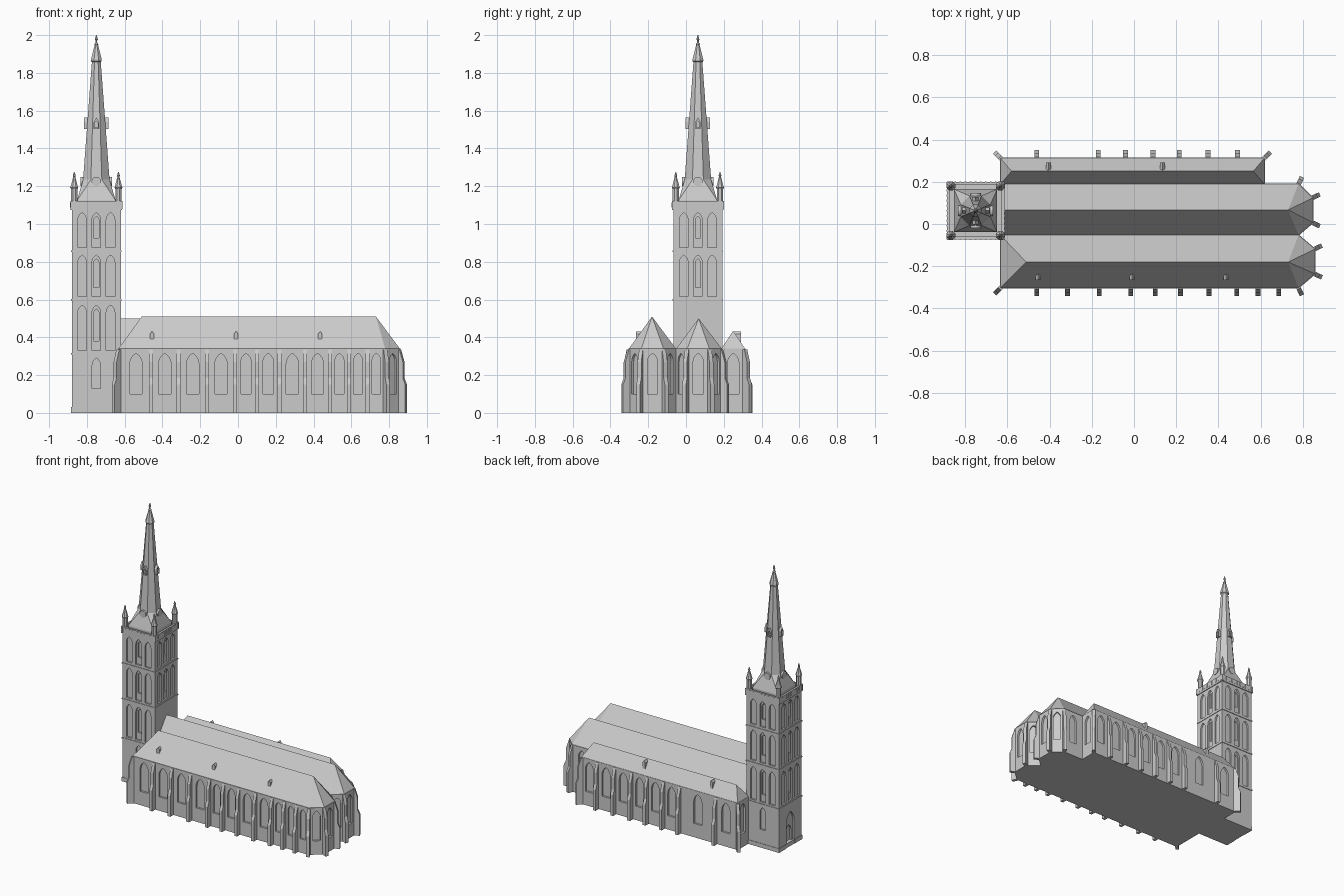
import bpy, bmesh, math
from mathutils import Vector

if "Cube" in bpy.data.objects:
    bpy.data.objects.remove(bpy.data.objects["Cube"])

stone = bpy.data.materials.new("grey stone")
stone.diffuse_color = (0.6, 0.6, 0.6, 1)
stone.use_nodes = True
stone.node_tree.nodes["Principled BSDF"].inputs["Base Color"].default_value = stone.diffuse_color


def make(name, bm):
    bmesh.ops.recalc_face_normals(bm, faces=bm.faces)
    me = bpy.data.meshes.new(name)
    bm.to_mesh(me)
    bm.free()
    ob = bpy.data.objects.new(name, me)
    bpy.context.collection.objects.link(ob)
    me.materials.append(stone)
    return ob


def direction(deg):
    a = math.radians(deg)
    return Vector((math.cos(a), math.sin(a), 0))


def hull(bm, pts):
    vs = [bm.verts.new(p) for p in pts]
    bmesh.ops.convex_hull(bm, input=vs)


def box(bm, x0, x1, y0, y1, z0, z1):
    hull(bm, [(x, y, z) for x in (x0, x1) for y in (y0, y1) for z in (z0, z1)])


def prism(bm, prof, origin, ang, a, b):
    """Extrude a (sideways, z) profile along the direction ang from a to b."""
    n, u = direction(ang), direction(ang + 90)
    rows = [[bm.verts.new(Vector(origin) + u * s + n * d + Vector((0, 0, z))) for s, z in prof] for d in (a, b)]
    k = len(prof)
    bm.faces.new(rows[0])
    bm.faces.new(rows[1][::-1])
    for i in range(k):
        j = (i + 1) % k
        bm.faces.new((rows[0][i], rows[1][i], rows[1][j], rows[0][j]))


def arch(w, z0, z1):
    spring = z1 - w * math.sin(math.radians(60))
    right = [(w * math.cos(math.radians(a)) - w / 2, spring + w * math.sin(math.radians(a))) for a in (0, 15, 30, 45)]
    return ([(w / 2, z0)] + right + [(0, z1)] + [(-x, z) for x, z in right[::-1]] + [(-w / 2, z0)])


def cut(ob, windows):
    """Recess pointed windows: (x, y, facing, width, z0, z1, depth)."""
    bm = bmesh.new()
    for x, y, ang, w, z0, z1, d in windows:
        prism(bm, arch(w, z0, z1), (x, y, 0), ang, -d, 0.012)
    cutter = make("window_cutter", bm)
    cutter.hide_render = True
    m = ob.modifiers.new("windows", 'BOOLEAN')
    m.operation, m.solver, m.object = 'DIFFERENCE', 'EXACT', cutter
    with bpy.context.temp_override(object=ob, active_object=ob):
        bpy.ops.object.modifier_apply(modifier=m.name)
    bpy.data.objects.remove(cutter)


def lathe(bm, c, rings, n=8):
    rows = [[bm.verts.new(Vector((c[0], c[1], z)) + direction(360 * (i + .5) / n) * r) for i in range(n)]
            for r, z in rings]
    for p, q in zip(rows, rows[1:]):
        for i in range(n):
            bm.faces.new((p[i], p[(i + 1) % n], q[(i + 1) % n], q[i]))
    bm.faces.new(rows[0])
    bm.faces.new(rows[-1])


EAVE = 0.34


def hall(name, plan, ridge, windows):
    """Walls, thin eaves and hipped roof over a convex plan."""
    bm = bmesh.new()
    hull(bm, [(x, y, z) for x, y in plan for z in (0, EAVE)])
    bmesh.ops.dissolve_limit(bm, angle_limit=0.01, verts=bm.verts, edges=bm.edges)
    cut(make(name + "_walls", bm), windows)
    bm = bmesh.new()
    hull(bm, [(x, y, EAVE - 0.004) for x, y in plan] + ridge)
    bmesh.ops.dissolve_limit(bm, angle_limit=0.01, verts=bm.verts, edges=bm.edges)
    make(name + "_roof", bm)


def apse_windows(c, x0, x1):
    a = math.degrees(math.atan2(x1 - x0, 0.0675))
    out = [(x1, c, 0, 0.055, 0.1, 0.315, 0.014)]
    for s in (1, -1):
        out.append(((x0 + x1) / 2, c + s * 0.0938, s * a, 0.05, 0.1, 0.315, 0.014))
    return out


def between(xs):
    return [((a + b) / 2, min(0.066, (b - a) * 0.48)) for a, b in zip(xs, xs[1:])]


# Halls: south aisle, nave and north aisle
south_butt = [-0.46, -0.315, -0.165, -0.015, 0.1, 0.22, 0.355, 0.487, 0.587, 0.685]
north_butt = [-0.46, -0.17, -0.04, 0.09, 0.215, 0.35, 0.49]
sw = [(x, -0.305, -90, w, 0.1, 0.315, 0.014) for x, w in between([-0.62] + south_butt + [0.78])]
nw = [(x, 0.315, 90, w, 0.1, 0.315, 0.014) for x, w in between([-0.62] + north_butt + [0.62])]


def plan(c, x0, xe, xa):
    return [(x0, c - .1275), (xe, c - .1275), (xa, c - .06), (xa, c + .06), (xe, c + .1275), (x0, c + .1275)]


hall("south_aisle", plan(-0.1775, -0.635, 0.78, 0.86), [(-0.51, -0.18, 0.51), (0.73, -0.18, 0.51)],
     sw + apse_windows(-0.1775, 0.78, 0.86) + [(-0.635, -0.18, 180, 0.066, 0.1, 0.315, 0.014)])
hall("nave", [(x, y if y > 0 else max(y, -0.055)) for x, y in plan(0.065, -0.63, 0.78, 0.85)],
     [(-0.63, 0.067, 0.5), (0.73, 0.067, 0.5)],
     apse_windows(0.065, 0.78, 0.85) + [(0.7, 0.1925, 90, 0.055, 0.1, 0.315, 0.014)])
hall("north_aisle", [(-0.635, 0.185), (0.62, 0.185), (0.62, 0.315), (-0.635, 0.315)],
     [(-0.58, 0.25, 0.435), (0.565, 0.25, 0.435)],
     nw + [(0.62, 0.25, 0, 0.06, 0.1, 0.315, 0.014), (-0.635, 0.255, 180, 0.055, 0.1, 0.315, 0.014)])

# Stepped buttresses
step = [(-0.015, 0), (0.036, 0), (0.036, 0.15), (0.022, 0.185), (0.022, 0.27), (0.002, 0.335), (-0.015, 0.335)]
spots = [(x, -0.305, -90) for x in south_butt] + [(x, 0.315, 90) for x in north_butt]
spots += [(-0.635, -0.305, -135), (-0.635, 0.315, 135), (0.62, 0.315, 45), (0.78, -0.305, -65), (0.78, 0.19, 65)]
for c, x in ((-0.1775, 0.86), (0.065, 0.85)):
    spots += [(x - 0.003, c + s * 0.06, s * 25) for s in (1, -1)]
bm = bmesh.new()
for x, y, a in spots:
    prism(bm, step, (x, y, 0), a - 90, -0.011, 0.011)
make("buttresses", bm)

# Roof dormers
bm = bmesh.new()
for s, yf, xs in ((-1, 0.265, (-0.455, -0.01, 0.435)), (1, 0.29, (-0.405, 0.135))):
    for x in xs:
        prism(bm, [(-.011, .375), (.011, .375), (.011, .418), (0, .432), (-.011, .418)],
              (x, 0, 0), s * 90, yf - 0.04, yf)
make("roof_dormers", bm)

# Tower with recessed arcades on each stage
TX, TY, H = -0.75, 0.063, 0.13
bm = bmesh.new()
box(bm, TX - H, TX + H, TY - H, TY + H, 0, 1.09)
bmesh.ops.dissolve_limit(bm, angle_limit=0.01, verts=bm.verts, edges=bm.edges)
tower = make("tower", bm)
outer, inner = [], []
for ang in (0, 90, 180, 270):
    n, u = direction(ang), direction(ang + 90)
    for z0, z1 in ((0.33, 0.57), (0.615, 0.835), (0.875, 1.06)):
        if ang == 0 and z0 < 0.5:
            continue
        for s in (-0.075, 0, 0.075):
            p = Vector((TX, TY, 0)) + n * H + u * s
            outer.append((p.x, p.y, ang, 0.046, z0, z1, 0.012))
            if s == 0:
                inner.append((p.x - n.x * .012, p.y - n.y * .012, ang, 0.028, z0 + .05, z1 - .02, 0.012))
    p = Vector((TX, TY, 0)) + n * H
    if ang in (90, 270):
        outer.append((p.x, p.y, ang, 0.044, 0.13, 0.29, 0.012))
    if ang == 180:
        outer.append((p.x, p.y, ang, 0.09, 0.0301, 0.25, 0.014))
        inner.append((p.x + .014, p.y, ang, 0.06, 0.0301, 0.15, 0.012))
cut(tower, outer)
cut(tower, inner)

# String courses, plinth and parapet
bm = bmesh.new()
for z0, z1, e in ((0.31, 0.318, .004), (0.594, 0.602, .004), (0.853, 0.86, .004), (1.075, 1.087, .006)):
    h = H + e
    box(bm, TX - h, TX + h, TY - h, TY + h, z0, z1)
make("string_courses", bm)
bm = bmesh.new()
h = H + 0.003
for s in (-1, 1):
    box(bm, TX - h, TX + h, TY + s * h, TY + s * (h - .012), 0, 0.03) if s == 1 else None
    box(bm, TX - h, TX + h, TY - h, TY - h + .012, 0, 0.03) if s == -1 else None
    for side in (-1, 1):
        if side == -1:
            box(bm, TX - h, TX - h + .006, TY + s * .05, TY + s * h, 0, 0.03)
make("tower_plinth", bm)
bm = bmesh.new()
for ang in (0, 90, 180, 270):
    prism(bm, [(-.138, 1.08), (.138, 1.08), (.138, 1.122), (-.138, 1.122)], (TX, TY, 0), ang, 0.122, 0.136)
    for i in range(9):
        s = -0.096 + i * 0.024
        prism(bm, [(s - .004, 1.088), (s + .004, 1.088), (s + .004, 1.115), (s - .004, 1.115)],
              (TX, TY, 0), ang, 0.13, 0.1385)
make("parapet", bm)

# Corner pinnacles
bm = bmesh.new()
for sx in (-1, 1):
    for sy in (-1, 1):
        lathe(bm, (TX + sx * 0.117, TY + sy * 0.117),
              [(.018, 1.08), (.018, 1.185), (.023, 1.192), (.02, 1.2), (.006, 1.25), (.008, 1.257), (.002, 1.275)])
make("corner_pinnacles", bm)

# Broach spire
def octagon(apothem, z):
    r = apothem / math.cos(math.pi / 8)
    return [Vector((TX, TY, z)) + direction(22.5 + 45 * i) * r for i in range(8)]


bm = bmesh.new()
hull(bm, [(TX + sx * .102, TY + sy * .102, z) for sx in (-1, 1) for sy in (-1, 1) for z in (1.085, 1.125)])
hull(bm, [(TX + sx * .102, TY + sy * .102, 1.125) for sx in (-1, 1) for sy in (-1, 1)] + octagon(0.07, 1.235))
hull(bm, octagon(0.07, 1.235) + octagon(0.023, 1.865))
make("spire", bm)
bm = bmesh.new()
lathe(bm, (TX, TY), [(.024, 1.855), (.031, 1.862), (.031, 1.87), (.01, 1.948), (.012, 1.953), (.005, 1.96),
                     (.005, 1.972), (.009, 1.976), (.002, 2.0)])
make("spire_cap", bm)

# Clock discs and lucarnes on the spire
bm = bmesh.new()
disc = [(.025 * math.cos(i * math.pi / 10), 1.225 + .025 * math.sin(i * math.pi / 10)) for i in range(20)]
for ang in (0, 90, 180, 270):
    prism(bm, disc, (TX, TY, 0), ang, 0.05, 0.083)
make("clock_discs", bm)
for i, ang in enumerate((0, 90, 180, 270)):
    bm = bmesh.new()
    prism(bm, [(-.014, 1.502), (.014, 1.502), (.014, 1.54), (0, 1.565), (-.014, 1.54)], (TX, TY, 0), ang, 0.03, 0.065)
    p = Vector((TX, TY, 0)) + direction(ang) * 0.065
    cut(make("spire_lucarne_%d" % (i + 1), bm), [(p.x, p.y, ang, 0.017, 1.51, 1.545, 0.012)])
